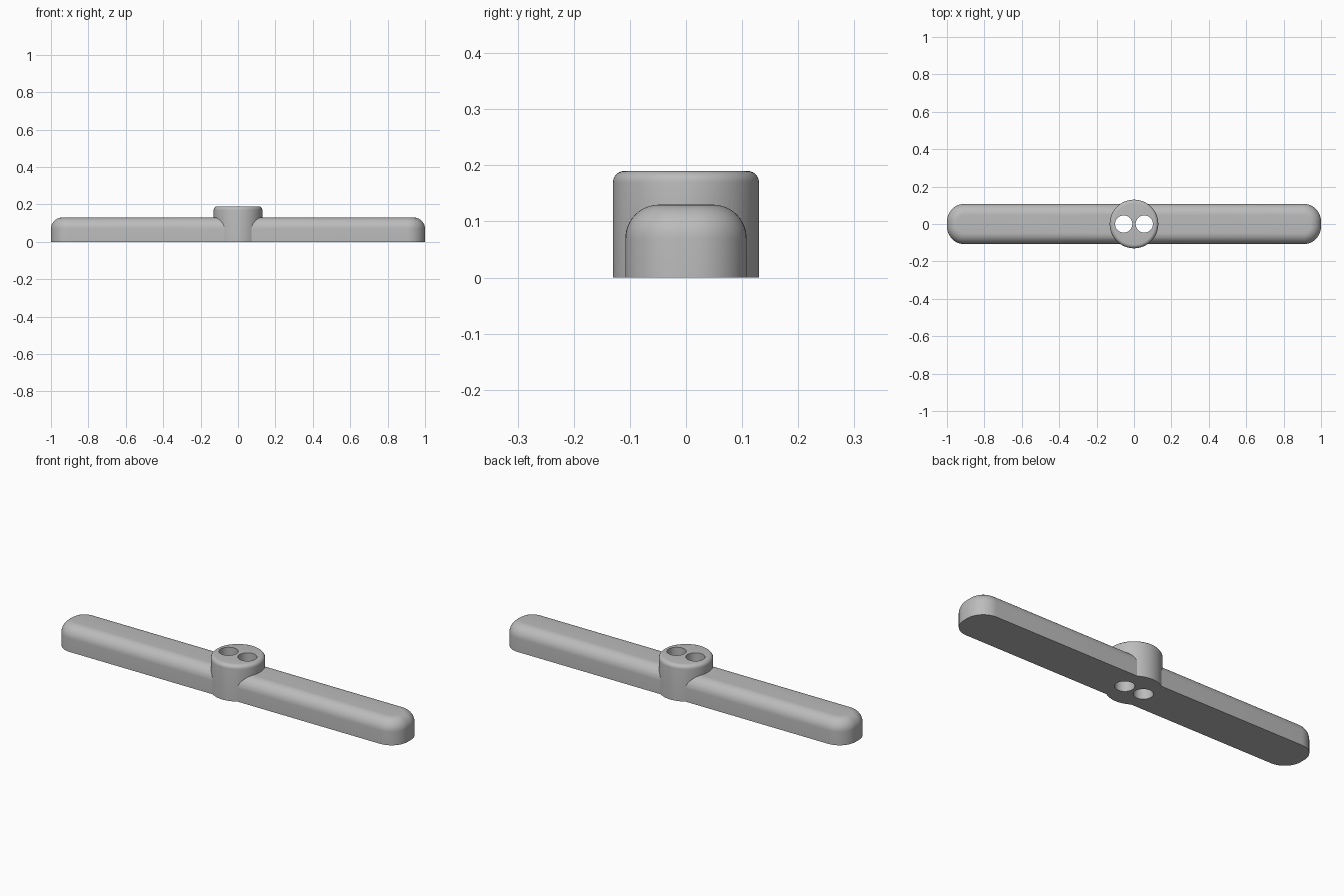
import bpy, bmesh
from math import sin, cos, pi

if "Cube" in bpy.data.objects:
    bpy.data.objects.remove(bpy.data.objects["Cube"])

grey = bpy.data.materials.new("light grey")
grey.use_nodes = True
color = (0.5, 0.5, 0.5, 1)
grey.diffuse_color = color
grey.node_tree.nodes["Principled BSDF"].inputs["Base Color"].default_value = color


def outline(hx, hy, r, steps):
    """Rounded rectangle; a circle when hx == hy == r."""
    pts = []
    for q, (sx, sy) in enumerate([(1, 1), (-1, 1), (-1, -1), (1, -1)]):
        for i in range(steps + 1):
            a = (q + i / steps) * pi / 2
            pts.append((sx * (hx - r) + r * cos(a), sy * (hy - r) + r * sin(a)))
    return pts


def rounded_slab(name, hx, hy, corner, height, fillet, steps=12, rings=10):
    """Upright slab with a flat base and a rolled top edge."""
    layers = [(0, 0)]
    for i in range(rings + 1):
        a = i / rings * pi / 2
        layers.append((fillet * (1 - cos(a)), height - fillet + fillet * sin(a)))
    bm = bmesh.new()
    loops = [[bm.verts.new((x, y, z)) for x, y in
              outline(hx - inset, hy - inset, corner - inset, steps)]
             for inset, z in layers]
    n = len(loops[0])
    for low, high in zip(loops, loops[1:]):
        for i in range(n):
            j = (i + 1) % n
            bm.faces.new((low[i], low[j], high[j], high[i]))
    bm.faces.new(loops[0][::-1])
    bm.faces.new(loops[-1])
    bmesh.ops.remove_doubles(bm, verts=bm.verts, dist=1e-5)
    bmesh.ops.recalc_face_normals(bm, faces=bm.faces)
    mesh = bpy.data.meshes.new(name)
    bm.to_mesh(mesh)
    bm.free()
    mesh.materials.append(grey)
    obj = bpy.data.objects.new(name, mesh)
    bpy.context.collection.objects.link(obj)
    return obj


def combine(target, tool, operation):
    """Apply a boolean and discard the tool object."""
    mod = target.modifiers.new(operation.lower(), "BOOLEAN")
    mod.operation, mod.object, mod.solver = operation, tool, "EXACT"
    bpy.ops.object.select_all(action="DESELECT")
    target.select_set(True)
    bpy.context.view_layer.objects.active = target
    bpy.ops.object.modifier_apply(modifier=mod.name)
    bpy.data.objects.remove(tool)


# Long bar with the round hub merged into its middle
handle = rounded_slab("handle_bar_with_hub", 1, 0.108, 0.095, 0.13, 0.06)
hub = rounded_slab("hub", 0.13, 0.13, 0.13, 0.19, 0.02, steps=18, rings=6)
combine(handle, hub, "UNION")

# Two screw holes straight through the hub
for side in (-1, 1):
    bpy.ops.mesh.primitive_cylinder_add(vertices=48, radius=0.046, depth=1,
                                        location=(side * 0.055, 0, 0))
    cutter = bpy.context.object
    cutter.hide_render = True
    cutter.data.materials.append(grey)
    combine(handle, cutter, "DIFFERENCE")

bpy.ops.object.shade_smooth_by_angle(angle=pi / 6)
